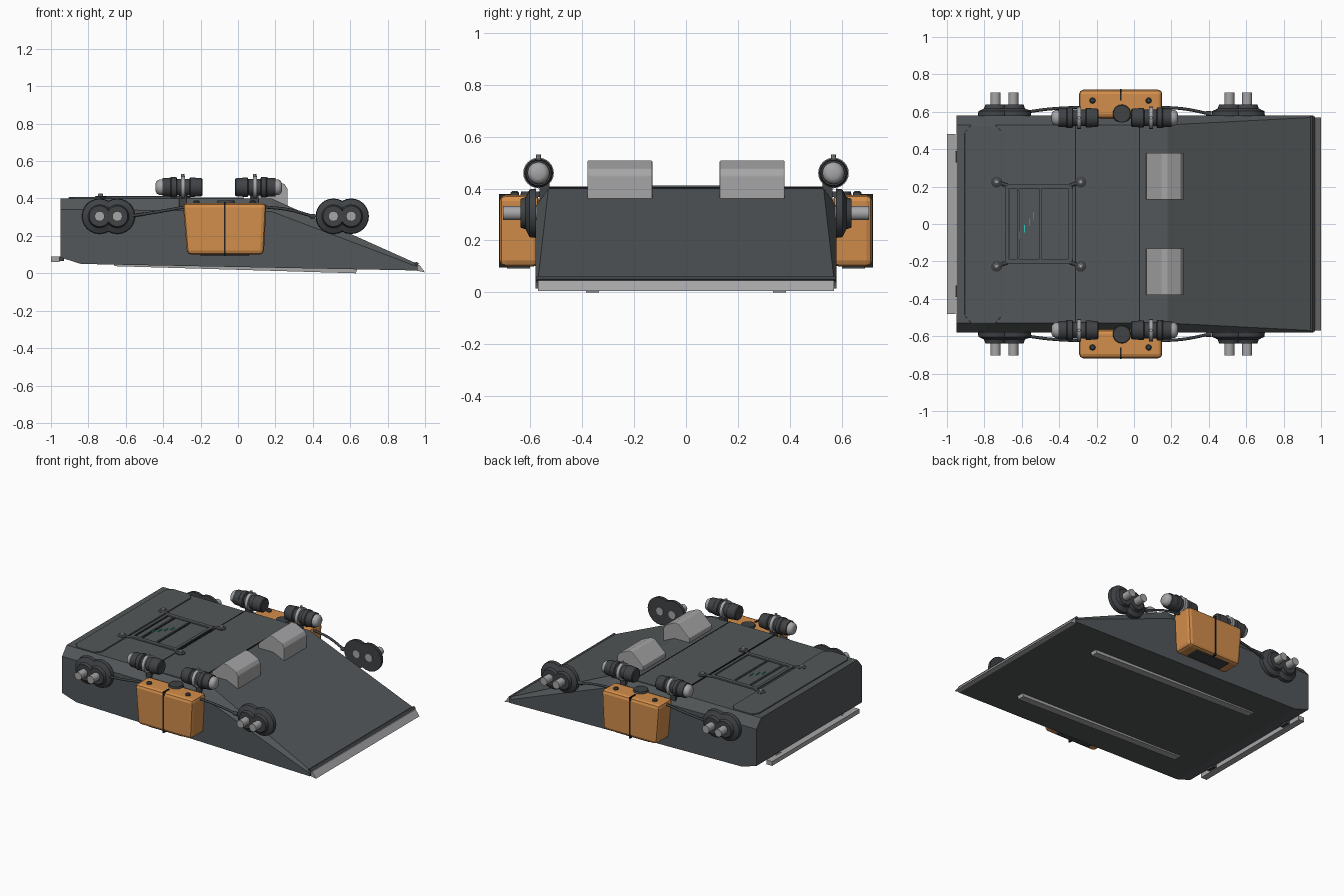
import bpy, bmesh, math
from mathutils import Vector, Matrix

cube = bpy.data.objects.get("Cube")
if cube:
    bpy.data.objects.remove(cube, do_unlink=True)


def material(name, r, g, b):
    m = bpy.data.materials.new(name)
    m.use_nodes = True
    m.diffuse_color = (r, g, b, 1)
    m.node_tree.nodes["Principled BSDF"].inputs["Base Color"].default_value = (r, g, b, 1)
    return m


HULL = material("hull grey", 0.085, 0.095, 0.1)
DARK = material("dark metal", 0.05, 0.055, 0.06)
LIGHT = material("light metal", 0.38, 0.38, 0.39)
ORANGE = material("orange paint", 0.65, 0.27, 0.07)
BLACK = material("black seam", 0.015, 0.016, 0.018)
TEAL = material("teal glow", 0.03, 0.6, 0.5)


def finish(name, bm, mat, bevel=0, smooth=False):
    bmesh.ops.recalc_face_normals(bm, faces=bm.faces)
    mesh = bpy.data.meshes.new(name)
    bm.to_mesh(mesh)
    bm.free()
    ob = bpy.data.objects.new(name, mesh)
    bpy.context.collection.objects.link(ob)
    mesh.materials.append(mat)
    if bevel:
        mod = ob.modifiers.new("Bevel", "BEVEL")
        mod.width, mod.segments, mod.limit_method = bevel, 2, "ANGLE"
    if smooth:
        bpy.ops.object.select_all(action="DESELECT")
        ob.select_set(True)
        bpy.context.view_layer.objects.active = ob
        bpy.ops.object.shade_smooth_by_angle(angle=math.radians(35))
    return ob


def box(name, lo, hi, mat, bevel=0):
    lo, hi = Vector(lo), Vector(hi)
    bm = bmesh.new()
    bmesh.ops.create_cube(bm, size=1)
    for v in bm.verts:
        v.co = (lo + hi) / 2 + v.co * (hi - lo)
    return finish(name, bm, mat, bevel)


def prism(name, outline, axis, a, b, mat, bevel=0):
    """Extrude an outline along y (points are x, z) or z (points are x, y)."""
    bm = bmesh.new()
    place = (lambda p, d: (p[0], d, p[1])) if axis == "y" else (lambda p, d: (p[0], p[1], d))
    rings = [[bm.verts.new(place(p, d)) for p in outline] for d in (a, b)]
    loft(bm, rings)
    return finish(name, bm, mat, bevel)


def loft(bm, rings):
    n = len(rings[0])
    for r, s in zip(rings, rings[1:]):
        for i in range(n):
            bm.faces.new((r[i], r[(i + 1) % n], s[(i + 1) % n], s[i]))
    bm.faces.new(rings[0])
    bm.faces.new(rings[-1])


def lathe(name, profile, origin, direction, mat, sides=24):
    """Closed turned part from (distance, radius) steps along a direction."""
    turn = Vector(direction).to_track_quat("Z", "Y").to_matrix()
    bm = bmesh.new()
    rings = []
    for d, r in profile:
        angles = [2 * math.pi * i / sides for i in range(sides)]
        rings.append([bm.verts.new(Vector(origin) + turn @ Vector((r * math.cos(t), r * math.sin(t), d)))
                      for t in angles])
    loft(bm, rings)
    return finish(name, bm, mat, smooth=True)


def cable(name, points, radius, mat):
    curve = bpy.data.curves.new(name, "CURVE")
    curve.dimensions = "3D"
    curve.bevel_depth, curve.bevel_resolution, curve.use_fill_caps = radius, 2, True
    spline = curve.splines.new("BEZIER")
    spline.bezier_points.add(len(points) - 1)
    for bp, p in zip(spline.bezier_points, points):
        bp.co = p
        bp.handle_left_type = bp.handle_right_type = "AUTO"
    ob = bpy.data.objects.new(name, curve)
    bpy.context.collection.objects.link(ob)
    curve.materials.append(mat)


# Wedge hull: stations of x, floor, shoulder, roof, roof half-width
bm = bmesh.new()
rings = []
for x, floor, shoulder, roof, w in ((-0.95, 0.085, 0.34, 0.4, 0.53), (-0.84, 0.05, 0.34, 0.4, 0.53),
                                    (0.18, 0.03, 0.33, 0.4, 0.53), (0.96, 0.015, 0.035, 0.05, 0.57)):
    half = [(0.58, floor), (0.58, shoulder), (w, roof)]
    section = half + [(-y, z) for y, z in reversed(half)]
    rings.append([bm.verts.new((x, y, z)) for y, z in section])
loft(bm, rings)
finish("hull", bm, HULL)

# Nose blade, its seam, rear bumper and skids
prism("nose_blade", [(0.955, 0.045), (0.97, 0.045), (1, 0.005), (0.955, 0.014)], "y", -0.57, 0.57, LIGHT)
prism("nose_trim", [(0.94, 0.055), (0.955, 0.062), (0.968, 0.05), (0.955, 0.04)], "y", -0.575, 0.575, DARK)
box("rear_bumper", (-1, -0.48, 0.06), (-0.955, 0.48, 0.09), LIGHT)
for s in (-1, 1):
    box("bumper_mount", (-0.97, s * 0.36 - 0.03, 0.065), (-0.93, s * 0.36 + 0.03, 0.09), DARK)
    prism("skid", [(-0.67, 0.06), (0.64, 0.03), (0.63, 0), (-0.66, 0.038)], "y",
          s * 0.36 - 0.025, s * 0.36 + 0.025, LIGHT)

# Roof panels and seams
octagon = [(-0.905, 0.49), (-0.87, 0.53), (-0.74, 0.53), (-0.705, 0.49)]
octagon += [(x, -y) for x, y in reversed(octagon)]
prism("rear_hatch", octagon, "z", 0.39, 0.408, HULL, 0.003)
box("centre_panel", (-0.31, -0.53, 0.39), (0.03, 0.53, 0.405), HULL)
for x in (-0.313, 0.03):
    box("roof_seam", (x - 0.003, -0.53, 0.395), (x + 0.003, 0.53, 0.4065), BLACK)

# Roof grille with bolts
box("grille_bed", (-0.68, -0.2, 0.39), (-0.34, 0.2, 0.402), HULL)
for s in (-1, 1):
    box("grille_rail", (-0.69, s * 0.2 - 0.014, 0.4), (-0.33, s * 0.2 + 0.014, 0.412), HULL, 0.004)
    for x in (-0.735, -0.285):
        lathe("bolt_base", [(0, 0.03), (0.012, 0.03), (0.016, 0.024)], (x, s * 0.225, 0.398), (0, 0, 1), DARK, 16)
        lathe("bolt_head", [(0, 0.014), (0.022, 0.014), (0.026, 0.01)], (x, s * 0.225, 0.4), (0, 0, 1), LIGHT, 8)
        inner = x + (0.06 if x < -0.5 else -0.06)
        cable("bolt_arm", [(x, s * 0.225, 0.404), (inner, s * 0.205, 0.404)], 0.01, DARK)
for x, w in ((-0.68, 0.01), (-0.34, 0.01), (-0.62, 0.005), (-0.5, 0.005)):
    box("grille_slat", (x - w, -0.19, 0.4), (x + w, 0.19, 0.411), HULL)
    box("slat_gap", (x + w, -0.18, 0.4), (x + w + 0.004, 0.18, 0.4045), BLACK)
for i in range(4):
    y = -0.06 + i * 0.035
    box("glow_sliver", (-0.612 + i * 0.025, y - 0.02, 0.4), (-0.609 + i * 0.025, y + 0.02, 0.409), TEAL)

# Intake hoods on the ramp
hood = [(0.065, 0.38), (0.065, 0.43), (0.15, 0.508), (0.18, 0.508), (0.25, 0.475), (0.265, 0.45), (0.265, 0.35)]
for s in (-1, 1):
    prism("ramp_hood", hood, "y", s * 0.13, s * 0.38, LIGHT, 0.004)

# Everything carried on the two flanks
for s in (-1, 1):
    # Orange side pack with centre strap and bolts
    pack = [(-0.295, 0.375), (0.152, 0.375), (0.138, 0.1), (-0.272, 0.1)]
    prism("side_pack", pack, "y", s * 0.565, s * 0.718, ORANGE, 0.022)
    box("pack_strap", (-0.076, min(s * 0.66, s * 0.721), 0.095), (-0.066, max(s * 0.66, s * 0.721), 0.38), BLACK)
    box("pack_foot", (-0.2, min(s * 0.6, s * 0.69), 0.092), (0.06, max(s * 0.6, s * 0.69), 0.104), DARK)
    lathe("pack_cap", [(0, 0.05), (0.02, 0.045)], (-0.065, s * 0.59, 0.368), (0, 0, 1), DARK)
    for x in (-0.222, 0.078):
        lathe("pack_bolt", [(0, 0.016), (0.012, 0.016), (0.018, 0.01)], (x, s * 0.66, 0.372), (0, 0, 1), DARK, 12)

    # Twin flared ports with pipe stubs
    for x in (-0.74, -0.645, 0.51, 0.605):
        flare = [(0, 0.095), (0.025, 0.092), (0.033, 0.075), (0.04, 0.062), (0.06, 0.055)]
        lathe("port_flare", flare, (x, s * 0.578, 0.305), (0, s, 0), DARK)
        lathe("port_pipe", [(0, 0.027), (0.13, 0.027)], (x, s * 0.574, 0.305), (0, s, 0), LIGHT, 16)

    # Cables linking ports to the pack
    for path in (((-0.58, 0.598, 0.305), (-0.45, 0.615, 0.325), (-0.28, 0.625, 0.355)),
                 ((0.14, 0.625, 0.355), (0.27, 0.615, 0.34), (0.4, 0.59, 0.305))):
        cable("flank_cable", [(x, s * y, z) for x, y, z in path], 0.008, DARK)
        end = path[-1] if path[0][0] > 0 else path[0]
        lathe("cable_plug", [(-0.015, 0.013), (0.015, 0.013)], (end[0], s * end[1], end[2]), (1, 0, 0), DARK, 12)

    # Lamps facing fore and aft
    for x, d in ((-0.295, -1), (0.09, 1)):
        at = (x, s * 0.568, 0.46)
        barrel = [(-0.105, 0.043), (-0.1, 0.048), (-0.04, 0.053), (-0.035, 0.045), (0.03, 0.045),
                  (0.035, 0.056), (0.06, 0.056), (0.065, 0.051), (0.11, 0.049)]
        lathe("lamp_barrel", barrel, at, (d, 0, 0), DARK)
        lathe("lamp_lens", [(0.1, 0.043), (0.125, 0.042), (0.138, 0.035), (0.145, 0.022)], at, (d, 0, 0), LIGHT)
        lathe("lamp_clamp", [(-0.011, 0.059), (0.011, 0.059)], at, (d, 0, 0), LIGHT)
        lathe("clamp_knob", [(0.05, 0.009), (0.072, 0.009)], at, (0, 0, 1), LIGHT, 8)
        box("lamp_foot", (x - 0.02, s * 0.545 - 0.02, 0.36), (x + 0.02, s * 0.545 + 0.02, 0.42), DARK)
